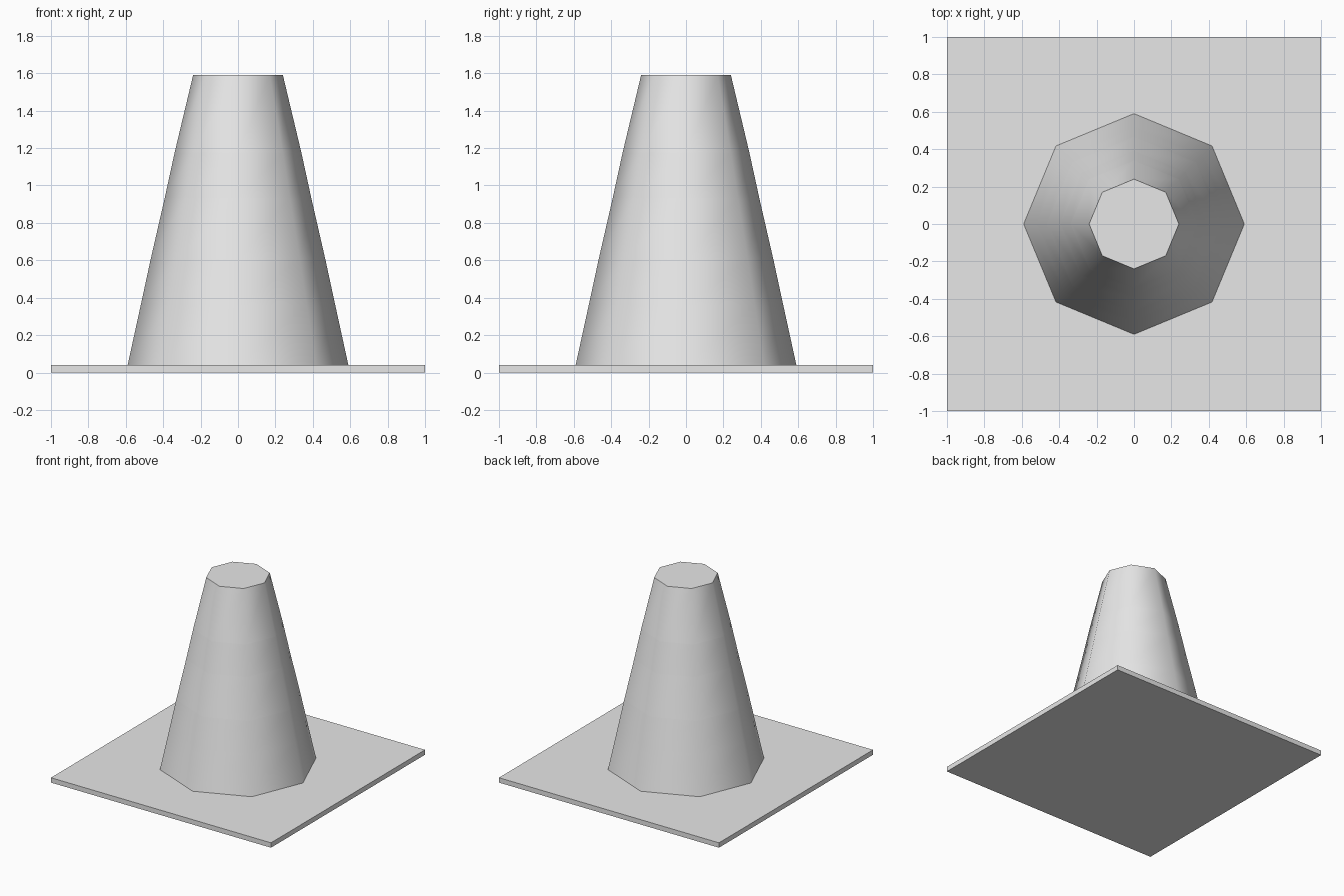
import bpy, bmesh
from math import cos, sin, pi

cube = bpy.data.objects.get("Cube")
if cube:
    bpy.data.objects.remove(cube, do_unlink=True)

grey = bpy.data.materials.new("light_grey")
grey.use_nodes = True
colour = (0.8, 0.8, 0.8, 1)
grey.diffuse_color = colour
grey.node_tree.nodes["Principled BSDF"].inputs["Base Color"].default_value = colour


def add_object(name, bm):
    bmesh.ops.recalc_face_normals(bm, faces=bm.faces)
    mesh = bpy.data.meshes.new(name)
    bm.to_mesh(mesh)
    bm.free()
    mesh.materials.append(grey)
    obj = bpy.data.objects.new(name, mesh)
    bpy.context.collection.objects.link(obj)
    return obj


# Square base plate
THICKNESS = 0.04
bm = bmesh.new()
bmesh.ops.create_cube(bm, size=1)
bmesh.ops.scale(bm, vec=(2, 2, THICKNESS), verts=bm.verts)
bmesh.ops.translate(bm, vec=(0, 0, THICKNESS / 2), verts=bm.verts)
add_object("base_plate", bm)

# Eight-sided cone body, banded, as (radius, height) rings
SIDES = 8
profile = [(0.59, THICKNESS), (0.52, 0.36), (0.467, 0.605),
           (0.392, 0.932), (0.339, 1.175), (0.24, 1.59)]
bm = bmesh.new()
rings = [[bm.verts.new((r * cos(2 * pi * i / SIDES), r * sin(2 * pi * i / SIDES), z))
          for i in range(SIDES)] for r, z in profile]
for low, high in zip(rings, rings[1:]):
    for i in range(SIDES):
        j = (i + 1) % SIDES
        face = bm.faces.new((low[i], low[j], high[j], high[i]))
        face.smooth = True

# Flat closed top
bm.faces.new(rings[-1])

# Crisp breaks between the bands, soft shading around the body
for edge in bm.edges:
    a, b = edge.verts
    edge.smooth = abs(a.co.z - b.co.z) > 0.001
add_object("cone_body", bm)
